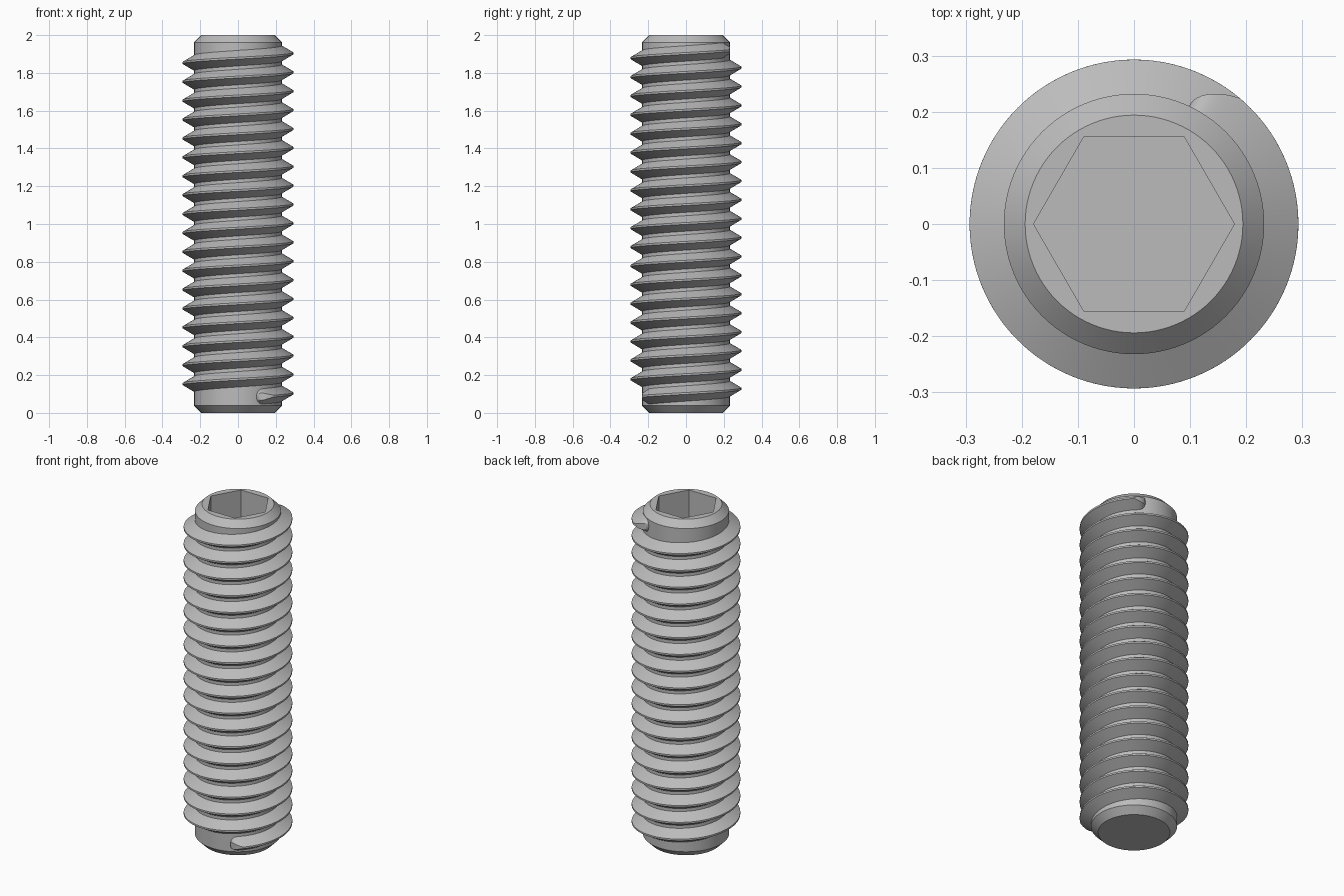
import bpy, bmesh
from math import cos, sin, pi, radians, sqrt

cube = bpy.data.objects.get("Cube")
if cube:
    bpy.data.objects.remove(cube, do_unlink=True)

HEIGHT, CORE_R, CREST_R = 2.0, 0.232, 0.293
CHAMFER, END_R = 0.038, 0.194
SOCKET_R, SOCKET_DEPTH = 0.179, 0.3
PITCH, CREST_Z = 0.1, 0.103
CREST_HALF, BASE_HALF = 0.005, 0.041
SEGS = 96

steel = bpy.data.materials.new("steel grey")
steel.use_nodes = True
colour = (0.5, 0.5, 0.5, 1)
steel.diffuse_color = colour
steel.node_tree.nodes["Principled BSDF"].inputs["Base Color"].default_value = colour


def make_object(name, bm):
    bmesh.ops.recalc_face_normals(bm, faces=bm.faces[:])
    mesh = bpy.data.meshes.new(name)
    bm.to_mesh(mesh)
    bm.free()
    mesh.materials.append(steel)
    obj = bpy.data.objects.new(name, mesh)
    bpy.context.collection.objects.link(obj)
    return obj


def ring(bm, radius, z, count):
    return [bm.verts.new((radius * cos(2 * pi * i / count),
                          radius * sin(2 * pi * i / count), z))
            for i in range(count)]


def stack(profile, count):
    """Closed solid of stacked rings with flat end caps."""
    bm = bmesh.new()
    rings = [ring(bm, r, z, count) for r, z in profile]
    for a, b in zip(rings, rings[1:]):
        for i in range(count):
            j = (i + 1) % count
            bm.faces.new((a[i], a[j], b[j], b[i]))
    bm.faces.new(rings[0][::-1])
    bm.faces.new(rings[-1])
    return bm


def smooth(obj):
    bpy.ops.object.select_all(action="DESELECT")
    obj.select_set(True)
    bpy.context.view_layer.objects.active = obj
    bpy.ops.object.shade_smooth_by_angle(angle=radians(25))


# Core cylinder with chamfered ends
core = make_object("core", stack([(END_R, 0), (CORE_R, CHAMFER),
                                  (CORE_R, HEIGHT - CHAMFER), (END_R, HEIGHT)], SEGS))

# Hexagonal drive socket cut into the top
cutter = make_object("socket_cutter", stack([(SOCKET_R, HEIGHT - SOCKET_DEPTH),
                                             (SOCKET_R, HEIGHT + 0.1)], 6))
cutter.hide_render = True
cut = core.modifiers.new("socket", "BOOLEAN")
cut.operation, cut.solver, cut.object = "DIFFERENCE", "EXACT", cutter
bpy.context.view_layer.objects.active = core
bpy.ops.object.modifier_apply(modifier=cut.name)
bpy.data.objects.remove(cutter, do_unlink=True)
smooth(core)

# Right-handed helical thread, fading into the core at both ends
start, end = radians(-65), 18 * 2 * pi + radians(65)
fade = radians(15)
slope = (BASE_HALF - CREST_HALF) / (CREST_R - CORE_R)
ROOT_R = CORE_R - 0.004
ramp = [fade * (1 - cos(pi / 2 * i / 10)) for i in range(10)]
steps = SEGS * 18
body = [start + fade + (end - start - 2 * fade) * i / steps for i in range(steps + 1)]
angles = [start + a for a in ramp] + body + [end - a for a in reversed(ramp)]

bm = bmesh.new()
sections = []
for a in angles:
    u = max(0, 1 - min(a - start, end - a) / fade)
    r = CORE_R + (CREST_R - CORE_R) * sqrt(max(0, 1 - u))
    pinch = sqrt(max(0.01, 1 - u ** 4))
    top = (CREST_HALF + (CREST_R - r) * slope) * pinch
    base = (BASE_HALF + (CORE_R - ROOT_R) * slope) * pinch
    z = CREST_Z + PITCH * a / (2 * pi)
    sections.append([bm.verts.new((rad * cos(a), rad * sin(a), z + dz))
                     for rad, dz in ((ROOT_R, -base), (r, -top), (r, top), (ROOT_R, base))])
for s, t in zip(sections, sections[1:]):
    for i in range(4):
        j = (i + 1) % 4
        bm.faces.new((s[i], s[j], t[j], t[i]))
bm.faces.new(sections[0])
bm.faces.new(sections[-1][::-1])
smooth(make_object("thread", bm))
